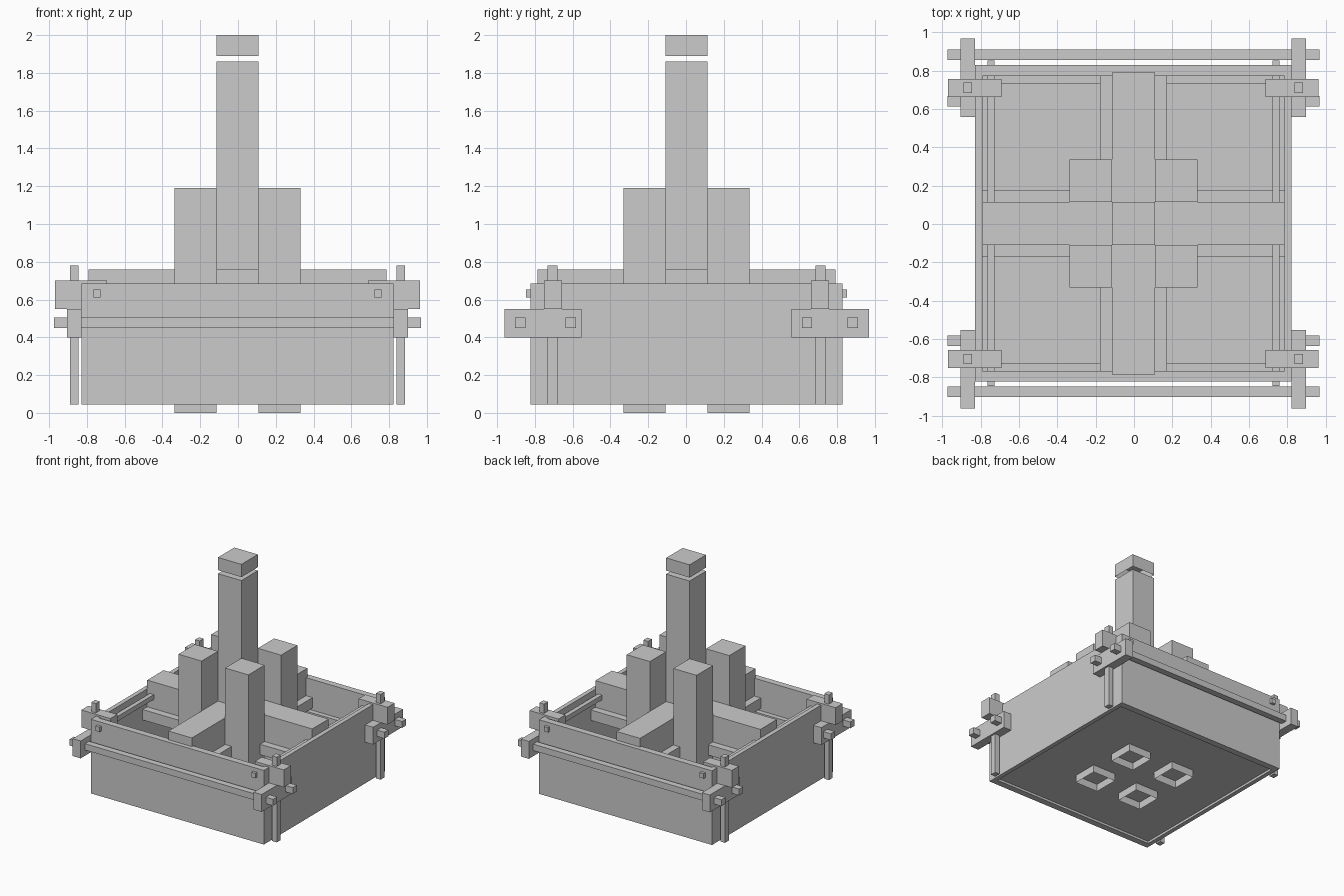
import bpy, bmesh

if "Cube" in bpy.data.objects:
    bpy.data.objects.remove(bpy.data.objects["Cube"])

CX, CY = -0.003, 0.003   # small shared offset of the body centre


def box(name, x, y, z, open_bottom=False):
    """Box from (min, max) ranges; optionally without its underside."""
    x, y = sorted(x), sorted(y)
    bm = bmesh.new()
    bmesh.ops.create_cube(bm, size=1)
    for v in bm.verts:
        v.co = [r[0] if c < 0 else r[1] for c, r in zip(v.co, (x, y, z))]
        v.co.x += CX
        v.co.y += CY
    if open_bottom:
        down = [f for f in bm.faces if f.calc_center_median().z < z[0] + 1e-4]
        bmesh.ops.delete(bm, geom=down, context='FACES')
    me = bpy.data.meshes.new(name)
    bm.to_mesh(me)
    bm.free()
    ob = bpy.data.objects.new(name, me)
    bpy.context.collection.objects.link(ob)
    return ob


def span(a, b, s):
    return (a * s, b * s)


# Basin: floor set slightly above the lower edge of the walls
box("basin_floor", (-.79, .79), (-.775, .775), (.065, .09))
for s, side in ((-1, "a"), (1, "b")):
    box("end_wall_" + side, (-.826, .826), span(.77, .826, s), (.045, .685))
    box("side_wall_" + side, span(.788, .826, s), (-.77, .77), (.045, .685))
    # thin rods passing through the end walls, and inner battens
    box("cross_rod_" + side, span(.725, .763, s), (-.85, .85), (.61, .652))
    box("inner_batten_" + side, (-.788, .788), span(.728, .77, s), (.36, .42))
    # long outer rods in front and behind
    box("outer_rod_" + side, (-.972, .972), span(.852, .907, s), (.45, .505))

# Cross-shaped beams with wider boards beneath
box("beam_along_x", (-.788, .788), (-.112, .112), (.53, .76))
box("beam_along_y", (-.112, .112), (-.788, .788), (.53, .76))
box("board_along_x", (-.788, .788), (-.174, .174), (.44, .53))
box("board_along_y", (-.174, .174), (-.77, .77), (.44, .53))

# Central tower and its cap, hollow underneath
box("tower", (-.112, .112), (-.112, .112), (.76, 1.86), True)
box("tower_cap", (-.112, .112), (-.112, .112), (1.89, 2.0), True)

# Four pillars and four corner joints
for sx in (-1, 1):
    for sy in (-1, 1):
        box("pillar", span(.112, .334, sx), span(.112, .334, sy), (0, 1.19), True)
        box("corner_stake", span(.842, .886, sx), span(.682, .735, sy), (.045, .78))
        box("upper_block", span(.69, .967, sx), span(.66, .755, sy), (.55, .70))
        box("lower_block", span(.826, .902, sx), span(.556, .965, sy), (.40, .55))
        box("short_peg", span(.826, .972, sx), span(.585, .64 if sy < 0 else .665, sy)
            if sy < 0 else (.61, .665), (.45, .505))
